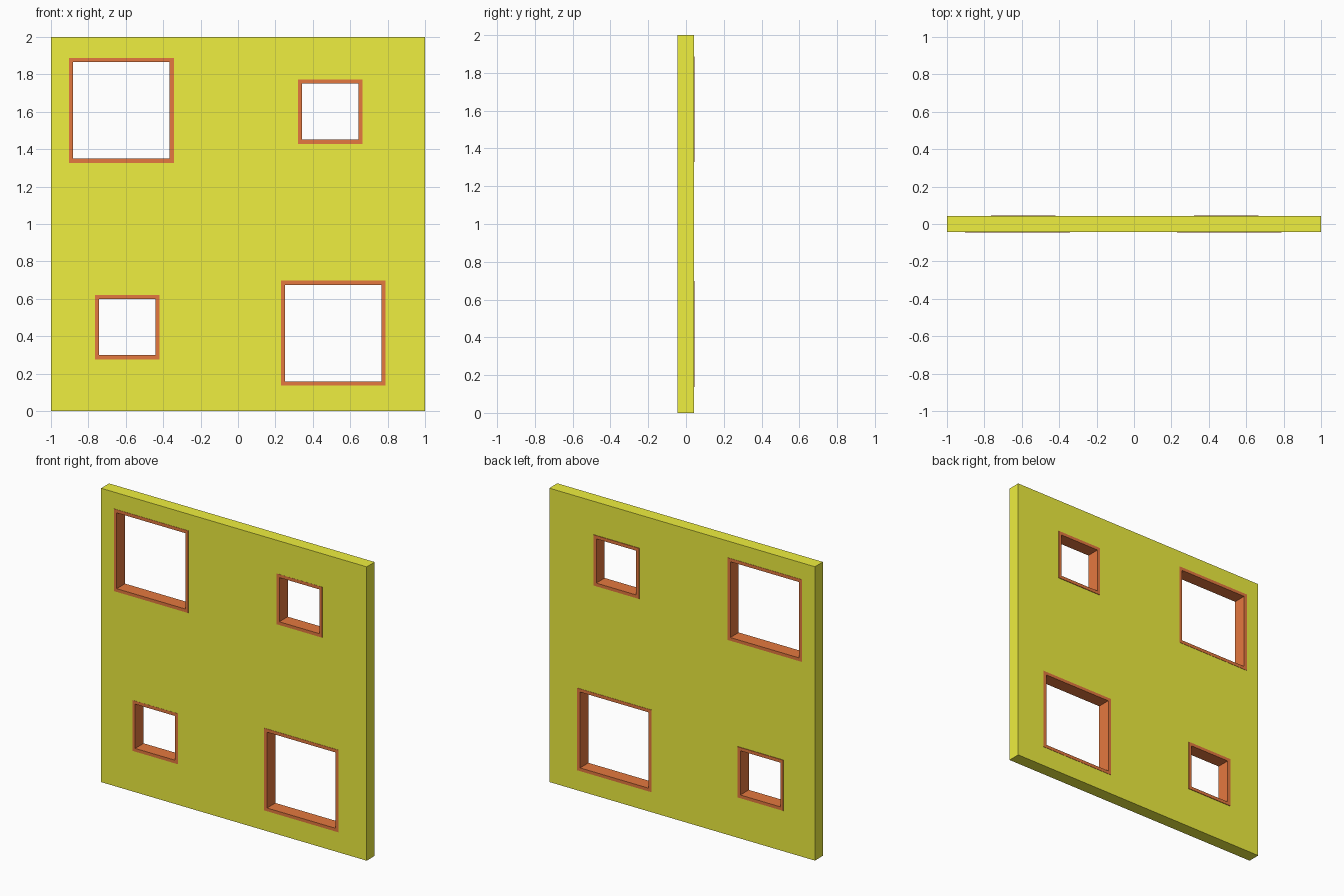
import bpy, bmesh

if "Cube" in bpy.data.objects:
    bpy.data.objects.remove(bpy.data.objects["Cube"])

WALL_FRONT, WALL_BACK = -0.044, 0.042
BORDER = 0.022


def material(name, rgb):
    m = bpy.data.materials.new(name)
    m.diffuse_color = (*rgb, 1)
    m.use_nodes = True
    m.node_tree.nodes["Principled BSDF"].inputs["Base Color"].default_value = m.diffuse_color
    return m


def box(name, lo, hi):
    bpy.ops.mesh.primitive_cube_add(size=1, location=[(a + b) / 2 for a, b in zip(lo, hi)])
    ob = bpy.context.object
    ob.name = name
    ob.scale = [b - a for a, b in zip(lo, hi)]
    bpy.ops.object.transform_apply(location=True, rotation=True, scale=True)
    return ob


def square_frame(name, x, z, size, y0, y1, mat):
    # four-sided ring: outer and inner squares at the front and back
    bm = bmesh.new()
    loops = []
    for half, y in ((size / 2, y0), (size / 2, y1),
                    (size / 2 - BORDER, y1), (size / 2 - BORDER, y0)):
        loops.append([bm.verts.new((x + sx * half, y, z + sz * half))
                      for sx, sz in ((-1, -1), (1, -1), (1, 1), (-1, 1))])
    for k in range(4):
        a, b = loops[k], loops[(k + 1) % 4]
        for i in range(4):
            j = (i + 1) % 4
            bm.faces.new((a[i], a[j], b[j], b[i]))
    bmesh.ops.recalc_face_normals(bm, faces=bm.faces)
    me = bpy.data.meshes.new(name)
    bm.to_mesh(me)
    bm.free()
    me.materials.append(mat)
    bpy.context.collection.objects.link(bpy.data.objects.new(name, me))


yellow = material("wall_yellow", (0.86, 0.86, 0.05))
red = material("frame_red", (0.78, 0.19, 0.05))

# name, centre x, centre z, outer size, front y, back y
windows = [
    ("upper_left_frame", -0.623, 1.607, 0.56, -0.046, 0.044),
    ("upper_right_frame", 0.493, 1.601, 0.345, -0.045, 0.046),
    ("lower_left_frame", -0.592, 0.449, 0.345, -0.045, 0.046),
    ("lower_right_frame", 0.509, 0.417, 0.56, -0.046, 0.044),
]

# wall panel
wall = box("wall", (-1, WALL_FRONT, 0), (1, WALL_BACK, 2))
wall.data.materials.append(yellow)

# window openings and their frames
for name, x, z, size, y0, y1 in windows:
    h = size / 2
    cutter = box("cutter", (x - h, -0.2, z - h), (x + h, 0.2, z + h))
    cutter.hide_render = True
    mod = wall.modifiers.new("opening", "BOOLEAN")
    mod.operation, mod.solver, mod.object = "DIFFERENCE", "EXACT", cutter
    bpy.context.view_layer.objects.active = wall
    bpy.ops.object.modifier_apply(modifier=mod.name)
    bpy.data.objects.remove(cutter, do_unlink=True)
    square_frame(name, x, z, size, y0, y1, red)
